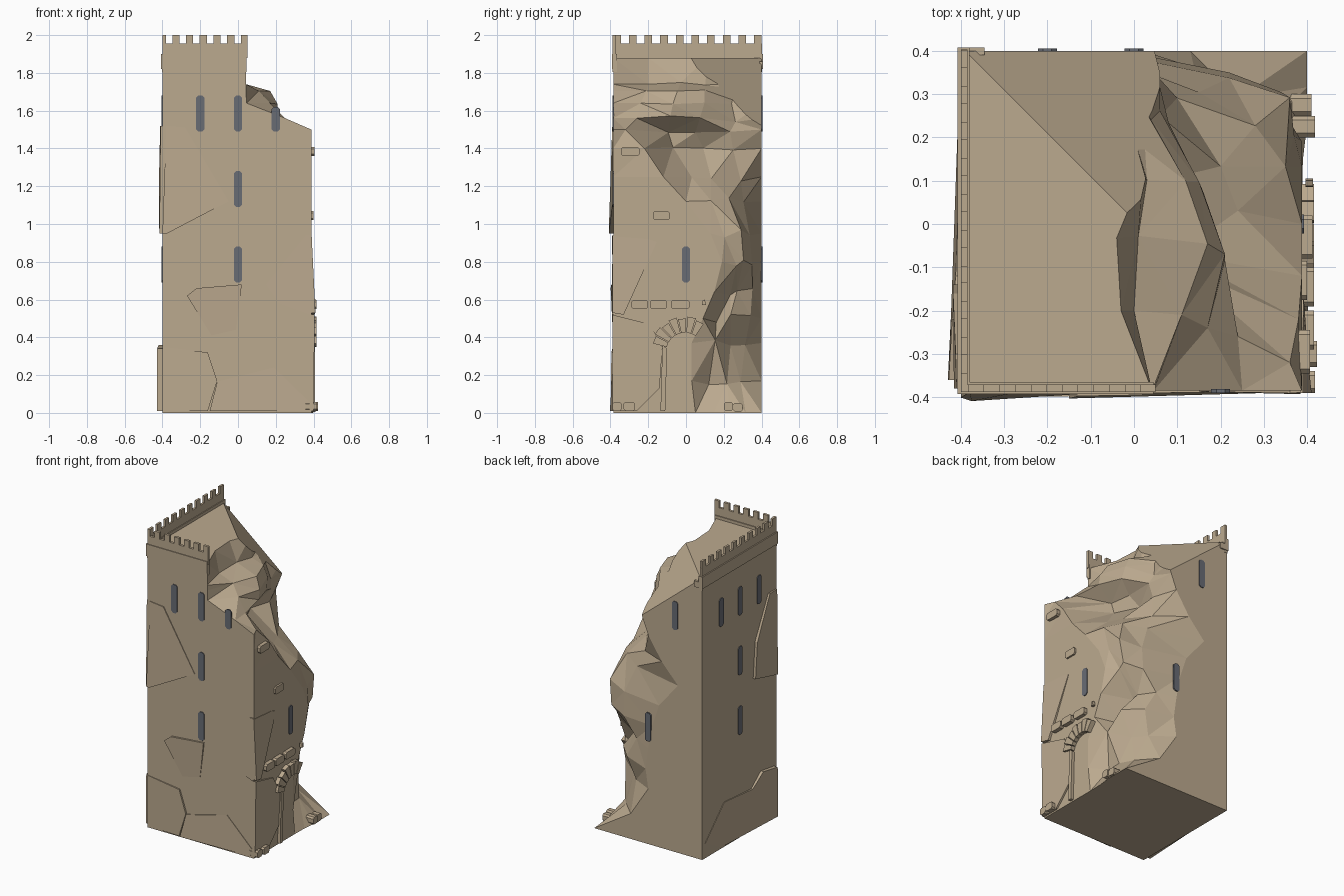
import bpy, bmesh, math, random
from mathutils import Vector

if "Cube" in bpy.data.objects:
    bpy.data.objects.remove(bpy.data.objects["Cube"])
random.seed(4)


def material(name, col):
    m = bpy.data.materials.new(name)
    m.diffuse_color = (*col, 1)
    m.use_nodes = True
    m.node_tree.nodes["Principled BSDF"].inputs["Base Color"].default_value = m.diffuse_color
    return m


STONE = material("tan stone", (0.50, 0.40, 0.275))
DARK = material("slate window", (0.14, 0.15, 0.175))


def finish(bm, name, mat):
    bmesh.ops.recalc_face_normals(bm, faces=bm.faces[:])
    me = bpy.data.meshes.new(name)
    bm.to_mesh(me)
    bm.free()
    me.materials.append(mat)
    ob = bpy.data.objects.new(name, me)
    bpy.context.collection.objects.link(ob)
    return ob


# maps (along wall, height, outward offset) to space for each side
SIDES = {
    "front": lambda u, z, d: (u, -0.385 - d, z),
    "right": lambda u, z, d: (0.388 + d, u, z),
    "left": lambda u, z, d: (-0.4 - d, u, z),
    "back": lambda u, z, d: (u, 0.4 + d, z),
}


def plate(bm, side, pts, d, sink=0.01):
    """Prism of outline pts on a wall; d is one height or one per point."""
    f = SIDES[side]
    ds = d if isinstance(d, (list, tuple)) else [d] * len(pts)
    a = [bm.verts.new(f(u, z, -sink)) for u, z in pts]
    b = [bm.verts.new(f(u, z, k)) for (u, z), k in zip(pts, ds)]
    bm.faces.new(a)
    bm.faces.new(b)
    n = len(pts)
    for i in range(n):
        j = (i + 1) % n
        bm.faces.new((a[i], a[j], b[j], b[i]))


def box(bm, lo, hi):
    r = bmesh.ops.create_cube(bm, size=1)
    for v in r["verts"]:
        v.co = Vector([lo[i] + (v.co[i] + 0.5) * (hi[i] - lo[i]) for i in range(3)])


# tower body: each row = height, y of the broken wall edge, then x at
# front corner, wall edge, three rock columns and the back wall
ROWS = [
    (0.00, .05, .388, .388, .39, .40, .40, .40),
    (0.17, .03, .388, .388, .30, .30, .24, .13),
    (0.37, .03, .388, .388, .34, .22, .15, .00),
    (0.50, .09, .388, .388, .22, .30, .20, .02),
    (0.64, .15, .388, .388, .20, .20, .12, .00),
    (0.80, .19, .388, .388, .34, .34, .22, -.03),
    (0.95, .13, .388, .388, .37, .36, .22, -.08),
    (1.12, .00, .388, .388, .35, .28, .15, -.22),
    (1.25, -.12, .388, .388, .24, .20, .10, -.10),
    (1.40, -.22, .388, .380, .10, .03, .06, .00),
    (1.50, -.32, .388, .360, .10, .08, .08, .04),
    (1.56, -.26, .250, .240, .21, .16, .06, .06),
    (1.64, -.24, .045, .170, .21, .15, .04, .06),
    (1.705, -.21, .042, .110, .17, .12, .02, .05),
    (1.74, -.20, .042, .000, .01, .03, -.02, .04),
    (1.88, -.20, .042, -.03, -.04, .02, -.06, -.05),
]
X0, Y0, Y1, TOP = -0.4, -0.385, 0.4, 1.88
bm = bmesh.new()
grid = []
for r, (z, yb, *xs) in enumerate(ROWS):
    ys = [Y0, yb] + [yb + (Y1 - yb) * t for t in (.28, .52, .76, 1)]
    row = []
    for c, (x, y) in enumerate(zip(xs, ys)):
        dz = 0
        if 1 < c < 5 and 0 < r < len(ROWS) - 1:
            k = .025 if r < 12 else .01
            y += random.uniform(-k, k)
            dz = random.uniform(-k, k)
        row.append(bm.verts.new((x, y, z + dz)))
    grid.append(row)
for r in range(len(grid) - 1):
    for c in range(5):
        q = (grid[r][c], grid[r][c + 1], grid[r + 1][c + 1], grid[r + 1][c])
        bm.faces.new(q)
lf0, lf1, lb0, lb1 = [bm.verts.new((X0, y, z)) for y in (Y0, Y1) for z in (0, TOP)]
bm.faces.new([g[0] for g in grid] + [lf1, lf0])
bm.faces.new([g[-1] for g in grid] + [lb1, lb0])
bm.faces.new(grid[0] + [lb0, lf0])
bm.faces.new(grid[-1] + [lb1, lf1])
bm.faces.new((lf0, lf1, lb1, lb0))
bmesh.ops.recalc_face_normals(bm, faces=bm.faces[:])
bmesh.ops.triangulate(bm, faces=bm.faces[:])
# collapsed roof corner sloping down to the back right
bmesh.ops.bisect_plane(
    bm, geom=bm.verts[:] + bm.edges[:] + bm.faces[:],
    plane_co=(-0.01, 0.02, TOP), plane_no=(0.82, 0.82, 1), clear_outer=True)
bmesh.ops.holes_fill(bm, edges=[e for e in bm.edges if e.is_boundary], sides=0)
finish(bm, "ruined_tower_body", STONE)

# cornice band and parapet on the front and left walls
bm = bmesh.new()
for lo, hi, g in ((1.82, 1.90, .008), (1.805, 1.825, .003)):
    box(bm, (X0 - g, Y0 - g, lo), (.045, Y0 + .02, hi))
    box(bm, (X0 - g, Y0 - g, lo), (X0 + .02, Y1 + g, hi))
box(bm, (X0 - .008, Y1 - .01, 1.82), (-.345, Y1 + .008, 1.86))
finish(bm, "cornice", STONE)

bm = bmesh.new()
box(bm, (X0, Y0 - .003, 1.88), (.05, Y0 + .014, 1.955))
box(bm, (X0, Y0 - .003, 1.88), (X0 + .015, Y1 + .003, 1.955))
for i in range(7):
    x = X0 + i * .0725
    box(bm, (max(x - .02, X0), Y0 - .003, 1.95), (min(x + .018, .05), Y0 + .014, 2.0))
for i in range(10):
    y = Y0 + .018 + i * .0828
    box(bm, (X0, y - .018, 1.95), (X0 + .015, y + .022, 2.0))
finish(bm, "battlements", STONE)

# narrow windows
bm = bmesh.new()
WIN = {
    "front": [(-.2, 1.49), (0, 1.49), (.2, 1.49), (0, 1.09), (0, .69)],
    "left": [(-.2, 1.49), (0, 1.49), (.2, 1.49), (0, 1.09), (0, .69)],
    "right": [(0, .69)],
    "back": [(-.2, 1.49), (0, .69)],
}
for side, spots in WIN.items():
    for u, z in spots:
        t = z + (.13 if (side, u) == ("front", .2) else .19)
        w = .022
        plate(bm, side, [(u - w, z + .012), (u - .01, z), (u + .01, z), (u + w, z + .012),
                         (u + w, t - .012), (u + .01, t), (u - .01, t), (u - w, t - .012)],
              .005, .004)
finish(bm, "windows", DARK)

# cracked slabs leaning off the walls
bm = bmesh.new()
plate(bm, "front", [(-.4, .95), (-.375, .95), (-.05, 1.12), (-.28, 1.51), (-.38, 1.52)],
      [.016, .024, .003, .006, .004])
plate(bm, "front", [(-.40, .01), (-.16, .01), (-.11, .17), (-.16, .32), (-.40, .35)],
      [.002, .012, .012, .01, .003])
plate(bm, "front", [(-.15, .01), (.385, .01), (.385, .05), (.19, .24), (-.11, .165)],
      [.018, .003, .003, .003, .008])
plate(bm, "front", [(-.27, .62), (-.14, .41), (-.01, .44), (.02, .68), (-.22, .66)],
      [.012, .002, .002, .01, .014])
plate(bm, "front", [(.15, .68), (.22, .58), (.385, .52), (.385, .94), (.36, .94)],
      [.002, .004, .008, .004, .006])
plate(bm, "left", [(-.38, .95), (-.14, 1.01), (-.16, 1.25), (-.3, 1.52), (-.38, 1.52)],
      [.016, .018, .018, .012, .01])
plate(bm, "left", [(-.36, .01), (.2, .01), (.37, .1), (.17, .3), (-.12, .28), (-.22, .36), (-.36, .34)],
      [.03, .003, .002, .003, .012, .02, .028])
plate(bm, "right", [(-.39, .53), (-.33, .52), (-.155, .905), (-.2, .92), (-.39, .935)],
      [.022, .016, .003, .003, .002])
plate(bm, "right", [(-.39, .01), (-.26, .01), (-.14, .13), (-.125, .35), (-.19, .47), (-.39, .52)],
      [.012, .012, .012, .012, .006, .018])
finish(bm, "cracked_wall_slabs", STONE)

# broken stone arch over the doorway, with its remaining jamb
bm = bmesh.new()
for i in range(7):
    a0 = math.radians(166 - i * 16)
    a1 = a0 - math.radians(14)
    r1 = .185 if i % 2 else .175
    plate(bm, "right", [(-.005 + r * math.cos(a), .325 + r * math.sin(a))
                        for r, a in ((.1, a0), (r1, a0), (r1, a1), (.1, a1))], .028)
plate(bm, "right", [(-.135, .01), (-.11, .01), (-.1, .34), (-.125, .36)], .02)
finish(bm, "doorway_arch", STONE)

# loose bricks standing out of the right wall and lying at its foot
bm = bmesh.new()
BRICKS = [(-.29, -.20, .55, .028), (-.19, -.10, .55, .028), (-.08, .02, .55, .024),
          (-.345, -.245, 1.36, .018), (-.175, -.085, 1.02, .012),
          (-.39, -.34, .01, .03), (-.33, -.27, .01, .035),
          (.2, .25, .01, .03), (.25, .3, .005, .022)]
for a, b, z, d in BRICKS:
    h, k = .048, .01
    plate(bm, "right", [(a + k, z), (b - k, z), (b, z + k), (b, z + h - k),
                        (b - k, z + h), (a + k, z + h), (a, z + h - k), (a, z + k)], d, .03)
plate(bm, "right", [(.085, .57), (.105, .57), (.1, .6), (.088, .595)], .026, -.008)
finish(bm, "loose_bricks", STONE)
